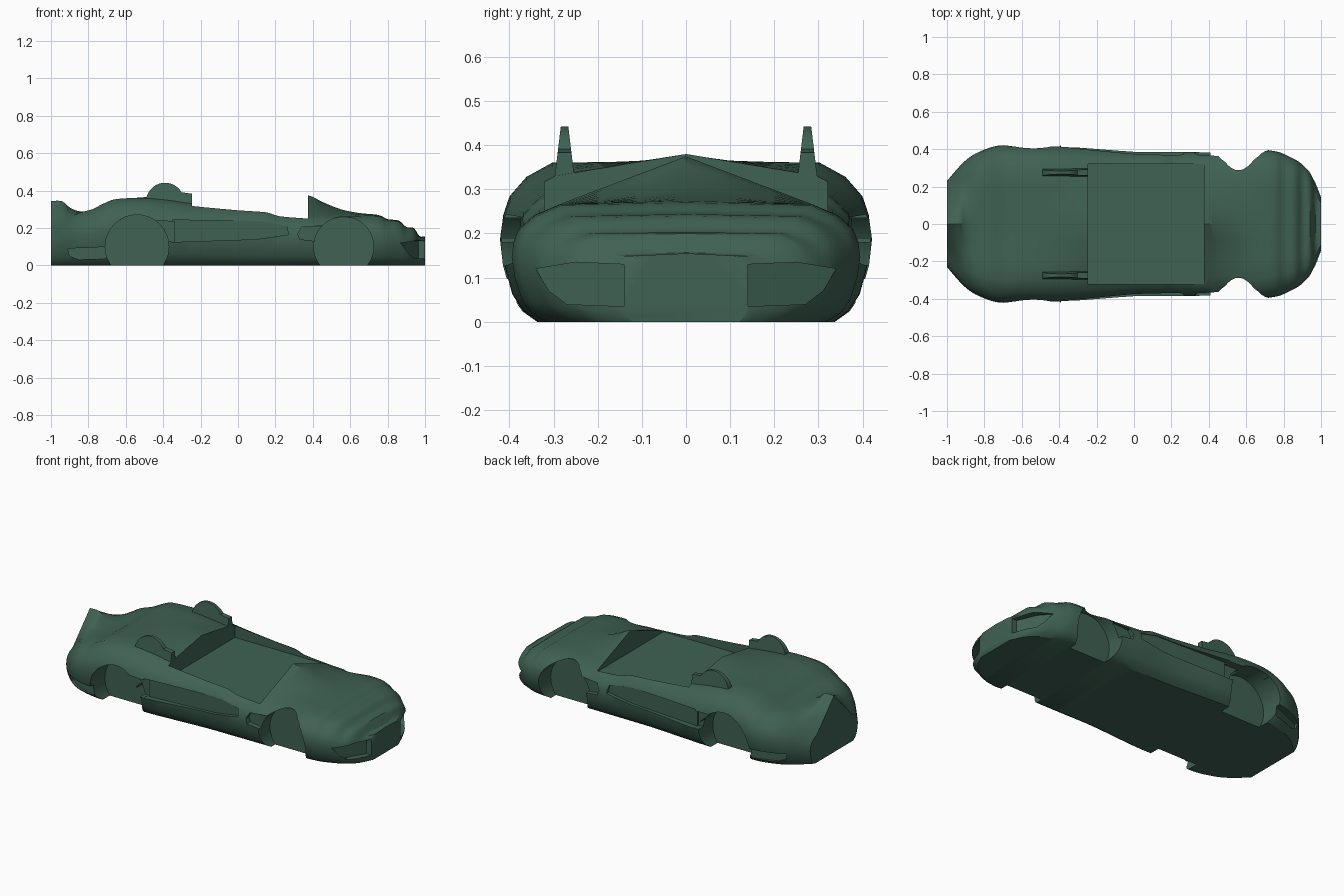
import bpy, bmesh, math
from mathutils import Vector

scene = bpy.context.scene
default_cube = bpy.data.objects.get("Cube")
if default_cube:
    bpy.data.objects.remove(default_cube, do_unlink=True)


def make_material(name, colour):
    material = bpy.data.materials.new(name)
    material.use_nodes = True
    material.diffuse_color = colour
    shader = next(n for n in material.node_tree.nodes if n.type == 'BSDF_PRINCIPLED')
    shader.inputs["Base Color"].default_value = colour
    shader.inputs["Roughness"].default_value = 0.6
    return material


green = make_material("dark green paint", (0.05, 0.12, 0.087, 1))


def make_object(name, bm):
    bmesh.ops.recalc_face_normals(bm, faces=bm.faces)
    mesh = bpy.data.meshes.new(name)
    bm.to_mesh(mesh)
    bm.free()
    mesh.materials.append(green)
    obj = bpy.data.objects.new(name, mesh)
    scene.collection.objects.link(obj)
    return obj


def select_only(obj):
    bpy.ops.object.select_all(action='DESELECT')
    obj.select_set(True)
    bpy.context.view_layer.objects.active = obj


def bridge(bm, rings):
    """Skin closed rings of points and cap both ends."""
    loops = [[bm.verts.new(p) for p in ring] for ring in rings]
    count = len(loops[0])
    for a, b in zip(loops, loops[1:]):
        for i in range(count):
            j = (i + 1) % count
            bm.faces.new((a[i], a[j], b[j], b[i]))
    bm.faces.new(loops[0])
    bm.faces.new(loops[-1])


def prism(name, outline, near, far):
    """Join an outline mapped by two functions into a solid."""
    bm = bmesh.new()
    bridge(bm, [[near(*p) for p in outline], [far(*p) for p in outline]])
    return make_object(name, bm)


def smooth_stations(points, steps):
    """Catmull-Rom interpolation of the station values."""
    result = []
    for i in range(len(points) - 1):
        a, b, c, d = (Vector(points[min(max(i + k, 0), len(points) - 1)])
                      for k in (-1, 0, 1, 2))
        for s in range(steps):
            t = s / steps
            result.append(b + (c - a) * (t / 2)
                          + (a * 2 - b * 5 + c * 4 - d) * (t * t / 2)
                          + (b * 3 - a - c * 3 + d) * (t ** 3 / 2))
    result.append(Vector(points[-1]))
    return result


# Body stations: x, half width, shoulder height, centre height
stations = [
    (-1, .23, .17, .345), (-.94, .30, .22, .343), (-.9, .34, .25, .31),
    (-.85, .375, .28, .29), (-.78, .405, .30, .292), (-.72, .42, .33, .325),
    (-.65, .42, .355, .35), (-.5, .42, .36, .365), (-.35, .418, .345, .375),
    (-.24, .41, .33, .38), (0, .39, .315, .38), (.15, .387, .305, .38),
    (.22, .386, .283, .38), (.37, .385, .27, .376), (.45, .385, .265, .34),
    (.55, .39, .262, .3), (.65, .4, .265, .28), (.75, .39, .264, .27),
    (.8, .375, .243, .247), (.86, .345, .235, .24), (.9, .32, .203, .205),
    (.94, .28, .195, .2), (.97, .23, .153, .157), (1, .15, .15, .155)]

# Half section: share of width, share of shoulder height
side = [(.8, 0), (.88, .07), (.94, .18), (.985, .38), (1, .55), (.985, .68),
        (.95, .79), (.86, .91), (.72, 1)]


def body_ring(x, width, shoulder, centre):
    half = [(width * w, shoulder * h) for w, h in side]
    for share in (.48, .24):
        half.append((width * share, centre + (shoulder - centre) * share / .72))
    return ([(x, y, z) for y, z in half] + [(x, 0, centre)]
            + [(x, -y, z) for y, z in reversed(half)])


bm = bmesh.new()
bridge(bm, [body_ring(*s) for s in smooth_stations(stations, 3)])
body = make_object("body", bm)

# Cockpit opening
cutters = [prism("cockpit_cutter", [(-.245, -.32), (.375, -.32), (.375, .32), (-.245, .32)],
                 lambda x, y: (x, y, .245), lambda x, y: (x, y, .6))]


def circle(cx, cz, radius, count=48):
    return [(cx + radius * math.cos(k * math.tau / count),
             cz + radius * math.sin(k * math.tau / count)) for k in range(count)]


# Side openings: outline in x and z, depth of the inner wall along x
side_cuts = {
    "front_wheel_arch": (circle(.565, .1, .16), lambda x: .27),
    "rear_wheel_arch": (circle(-.54, .1, .17), lambda x: .27),
    "side_panel": ([(-.35, .125), (.1, .14), (.27, .165), (.26, .21), (.15, .235), (-.35, .243)],
                   lambda x: .368 - .02 * x),
    "front_vent": ([(.33, .14), (.45, .125), (.45, .212), (.34, .205), (.32, .17)],
                   lambda x: .352),
    "rear_vent": ([(-.63, .19), (-.39, .19), (-.39, .13), (-.34, .125), (-.34, .235), (-.63, .245)],
                  lambda x: .365),
    "rear_pocket": ([(-.91, .09), (-.9, .05), (-.85, .03), (-.68, .035), (-.68, .1)],
                    lambda x: .3 + .4 * (x + .91)),
}
headlight = [(.14, .13), (.14, .035), (.27, .04), (.31, .07), (.34, .12), (.25, .135)]

for sign in (1, -1):
    for name, (outline, depth) in side_cuts.items():
        cutters.append(prism(name + "_cutter", outline,
                             lambda x, z: (x, sign * depth(x), z),
                             lambda x, z: (x, sign * .6, z)))
    cutters.append(prism("headlight_cutter", headlight,
                         lambda y, z: (1.035 - .5 * y, sign * y, z),
                         lambda y, z: (1.2, sign * y, z)))

# Cut every opening, then discard the cutters
for cutter in cutters:
    cutter.hide_render = True
    select_only(body)
    cut = body.modifiers.new("cut", 'BOOLEAN')
    cut.operation = 'DIFFERENCE'
    cut.solver = 'EXACT'
    cut.object = cutter
    bpy.ops.object.modifier_apply(modifier=cut.name)
    bpy.data.objects.remove(cutter, do_unlink=True)

select_only(body)
bpy.ops.object.shade_smooth_by_angle(angle=math.radians(32))

# Tapered headrest fins behind the cockpit
arc = [(-.39 + .102 * math.cos(math.radians(a)), .34 + .102 * math.sin(math.radians(a)))
       for a in range(210, 20, -10)]
fin_outline = arc + [(-.245, .383), (-.245, .29)]


def fin_half(z):
    return .022 - .12 * (z - .33)


for sign, label in ((1, "left"), (-1, "right")):
    fin = prism(label + "_headrest_fin", fin_outline,
                lambda x, z: (x, sign * .275 - fin_half(z), z),
                lambda x, z: (x, sign * .275 + fin_half(z), z))
    select_only(fin)
    bpy.ops.object.shade_smooth_by_angle(angle=math.radians(30))
